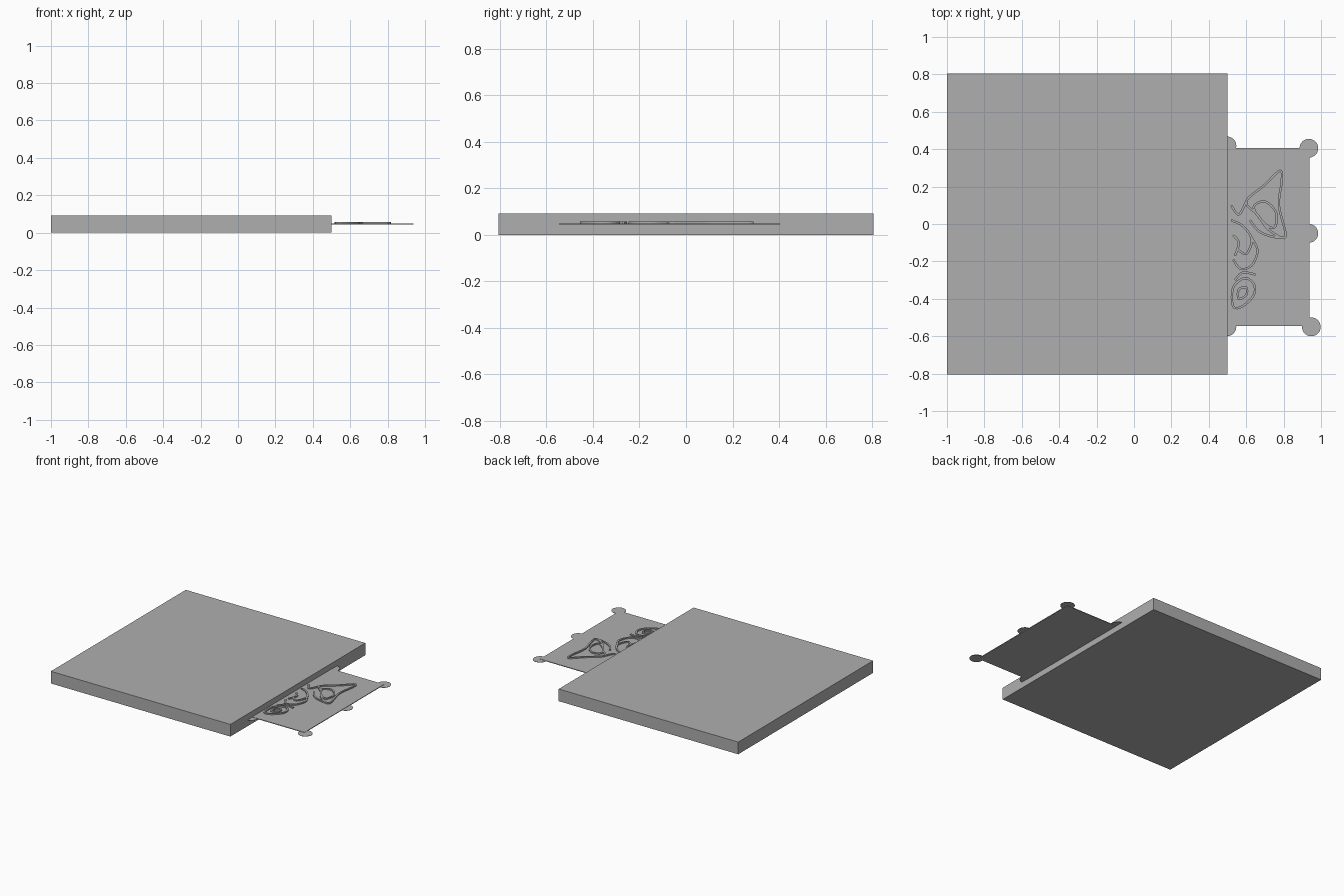
import bpy, math

if "Cube" in bpy.data.objects:
    bpy.data.objects.remove(bpy.data.objects["Cube"])

grey = bpy.data.materials.new("mid grey")
grey.diffuse_color = (0.43, 0.43, 0.43, 1)
grey.use_nodes = True
grey.node_tree.nodes["Principled BSDF"].inputs["Base Color"].default_value = grey.diffuse_color


def box(name, lo, hi):
    bpy.ops.mesh.primitive_cube_add(size=1, location=[(a + b) / 2 for a, b in zip(lo, hi)])
    ob = bpy.context.object
    ob.name = name
    ob.scale = [b - a for a, b in zip(lo, hi)]
    bpy.ops.object.transform_apply(location=False, rotation=False)
    ob.data.materials.append(grey)


def disc(name, x, y):
    bpy.ops.mesh.primitive_cylinder_add(vertices=32, radius=0.05, depth=0.002,
                                        location=(x, y, 0.0465))
    ob = bpy.context.object
    ob.name = name
    ob.data.materials.append(grey)


def ridge(name, points, closed=False, width=0.012):
    """Flat-topped raised band swept along a smooth path on the plate."""
    z0, z1 = 0.047, 0.058
    n, path = len(points), []
    for i in range(n if closed else n - 1):
        def at(k):
            return points[k % n] if closed else points[min(max(k, 0), n - 1)]
        a, b, c, d = at(i - 1), at(i), at(i + 1), at(i + 2)
        for s in range(6):
            t = s / 6
            path.append([0.5 * (2 * b[k] + (c[k] - a[k]) * t
                                + (2 * a[k] - 5 * b[k] + 4 * c[k] - d[k]) * t ** 2
                                + (3 * b[k] - a[k] - 3 * c[k] + d[k]) * t ** 3) for k in (0, 1)])
    if not closed:
        path.append(list(points[-1]))
    m, verts, faces = len(path), [], []
    for i, (x, y) in enumerate(path):
        p = path[(i - 1) % m] if closed else path[max(i - 1, 0)]
        q = path[(i + 1) % m] if closed else path[min(i + 1, m - 1)]
        dx, dy = q[0] - p[0], q[1] - p[1]
        h = width / 2 / (math.hypot(dx, dy) or 1)
        for side, z in ((1, z0), (-1, z0), (-1, z1), (1, z1)):
            verts.append((x - dy * h * side, y + dx * h * side, z))
    for i in range(m if closed else m - 1):
        j = (i + 1) % m
        for k in range(4):
            l = (k + 1) % 4
            faces.append((4 * i + k, 4 * i + l, 4 * j + l, 4 * j + k))
    if not closed:
        faces += [(3, 2, 1, 0), (4 * m - 4, 4 * m - 3, 4 * m - 2, 4 * m - 1)]
    me = bpy.data.meshes.new(name)
    me.from_pydata(verts, [], faces)
    me.materials.append(grey)
    bpy.context.collection.objects.link(bpy.data.objects.new(name, me))


# Main slab and the thin plate sliding out of it
box("slab", (-1, -0.805, 0), (0.5, 0.805, 0.092))
box("plate", (0.48, -0.545, 0.0445), (0.937, 0.405, 0.0495))

# Round tabs at the plate's corners and outer edge
for i, (x, y) in enumerate([(0.935, 0.405), (0.935, -0.05), (0.948, -0.55),
                            (0.497, 0.418), (0.497, -0.55)]):
    disc(f"tab_{i + 1}", x, y)

# Abstract raised ornament: large wing outline with a lens and crossing strokes
ridge("wing_outline", [(0.60, 0.12), (0.70, 0.21), (0.78, 0.285), (0.79, 0.23),
                       (0.775, 0.10), (0.81, -0.07), (0.72, -0.03), (0.66, 0.05)], True)
ridge("wing_lens", [(0.64, 0.09), (0.70, 0.12), (0.76, 0.06), (0.75, -0.02), (0.69, 0.01)], True)
ridge("wing_stroke", [(0.62, 0.02), (0.67, -0.04), (0.75, -0.07), (0.81, -0.07)])
ridge("upper_stroke", [(0.52, 0.10), (0.56, 0.05), (0.60, 0.12)])

# Swirls in the middle
ridge("swirl_a", [(0.52, 0.02), (0.58, -0.01), (0.63, -0.08), (0.60, -0.16), (0.55, -0.13)])
ridge("swirl_b", [(0.62, -0.06), (0.66, -0.14), (0.63, -0.22), (0.57, -0.24), (0.53, -0.19)])
ridge("swirl_c", [(0.53, -0.06), (0.56, -0.10), (0.54, -0.17)])

# Small looped end piece
ridge("end_frame", [(0.53, -0.44), (0.58, -0.44), (0.64, -0.38), (0.64, -0.32),
                    (0.59, -0.29), (0.53, -0.34)], True)
ridge("end_loop", [(0.56, -0.40), (0.60, -0.38), (0.60, -0.34), (0.56, -0.35)], True)
ridge("end_stroke", [(0.54, -0.30), (0.58, -0.26), (0.65, -0.27)])
